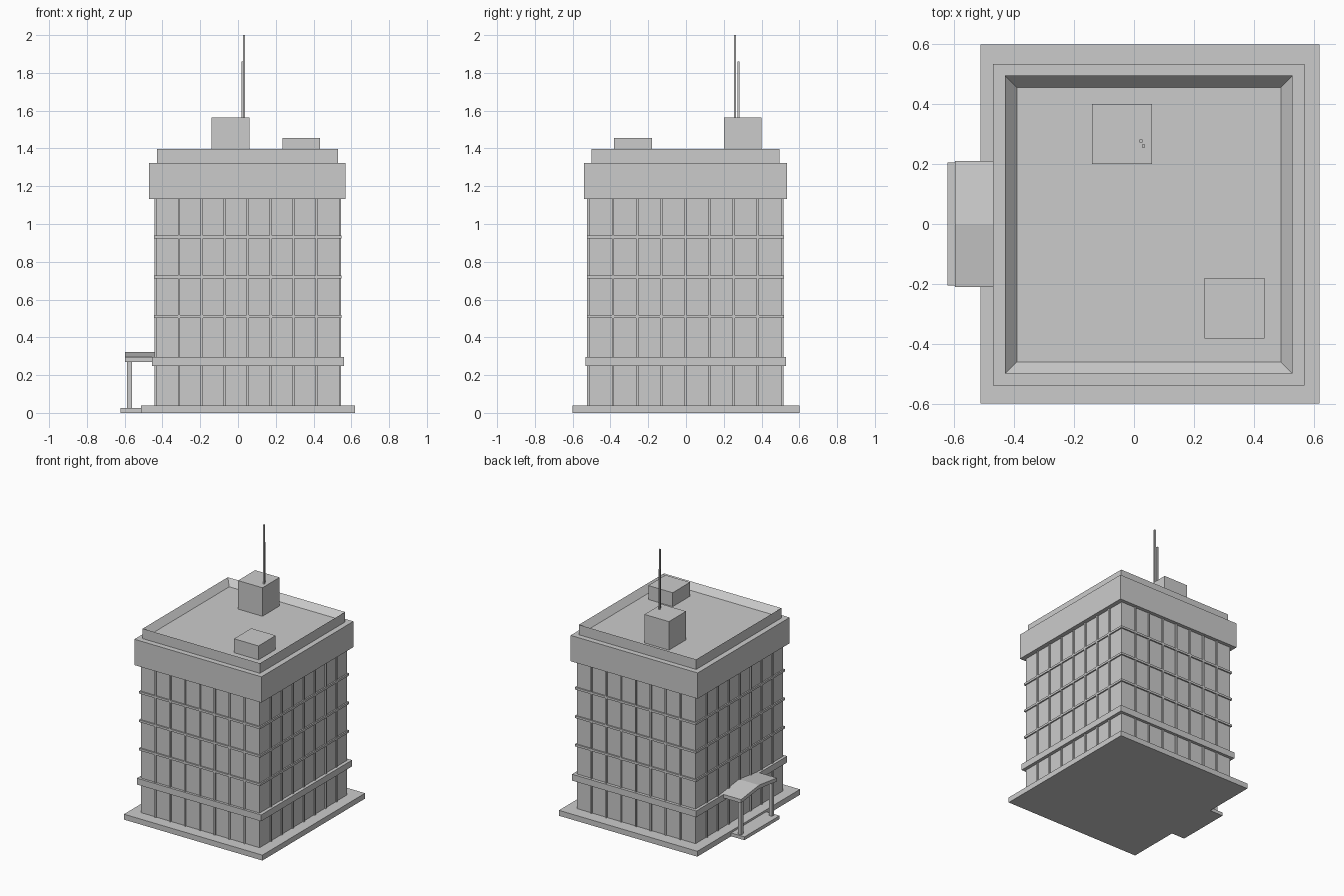
import bpy, bmesh

if "Cube" in bpy.data.objects:
    bpy.data.objects.remove(bpy.data.objects["Cube"])


def mesh_object(name, bm):
    bmesh.ops.recalc_face_normals(bm, faces=bm.faces)
    me = bpy.data.meshes.new(name)
    bm.to_mesh(me)
    bm.free()
    ob = bpy.data.objects.new(name, me)
    bpy.context.collection.objects.link(ob)
    return ob


def add_box(bm, x0, x1, y0, y1, z0, z1):
    vs = bmesh.ops.create_cube(bm, size=1)['verts']
    for v in vs:
        v.co = ((x0 + x1) / 2 + v.co.x * (x1 - x0),
                (y0 + y1) / 2 + v.co.y * (y1 - y0),
                (z0 + z1) / 2 + v.co.z * (z1 - z0))


def box(name, *dims):
    bm = bmesh.new()
    add_box(bm, *dims)
    return mesh_object(name, bm)


# Body extents
X0, X1, Y0, Y1 = -0.434, 0.537, -0.514, 0.508

# Stacked masses
box("base_slab", -0.513, 0.62, -0.6, 0.6, 0, 0.04)
box("tower_body", X0, X1, Y0, Y1, 0.04, 1.132)
box("lower_band", -0.455, 0.562, -0.532, 0.53, 0.249, 0.296)
box("cornice", -0.47, 0.57, -0.54, 0.535, 1.132, 1.323)

# Parapet with recessed roof
bm = bmesh.new()
add_box(bm, -0.43, 0.53, -0.5, 0.495, 1.323, 1.397)
top = max(bm.faces, key=lambda f: f.calc_center_median().z)
bmesh.ops.inset_region(bm, faces=[top], thickness=0.056)
bmesh.ops.translate(bm, verts=top.verts, vec=(0, 0, -0.045))
mesh_object("roof_parapet", bm)

# Floor strips
bm = bmesh.new()
for z in (0.51, 0.72, 0.931):
    add_box(bm, X0 - 0.01, X1 + 0.01, Y0 - 0.01, Y1 + 0.01, z - 0.008, z + 0.008)
mesh_object("floor_strips", bm)

# Vertical mullions, eight bays per side
bm = bmesh.new()
w, d = 0.006, 0.009
for z0, z1 in ((0.04, 0.249), (0.296, 1.132)):
    for i in range(1, 8):
        x = X0 + (X1 - X0) * i / 8
        y = Y0 + (Y1 - Y0) * i / 8
        add_box(bm, x - w, x + w, Y0 - d, Y0, z0, z1)
        add_box(bm, x - w, x + w, Y1, Y1 + d, z0, z1)
        add_box(bm, X0 - d, X0, y - w, y + w, z0, z1)
        add_box(bm, X1, X1 + d, y - w, y + w, z0, z1)
mesh_object("window_mullions", bm)

# Rooftop boxes and antennas
box("roof_stair_house", -0.14, 0.06, 0.2, 0.4, 1.35, 1.563)
box("roof_vent_unit", 0.235, 0.435, -0.382, -0.18, 1.35, 1.455)
for name, x, y, z in (("tall_antenna", 0.032, 0.26, 2.0), ("short_antenna", 0.024, 0.277, 1.86)):
    box(name, x - 0.005, x + 0.005, y - 0.005, y + 0.005, 1.56, z)

# Entrance step, posts and pitched canopy
box("entrance_step", -0.622, -0.5, -0.205, 0.205, 0, 0.025)
for side, y in (("left", 0.18), ("right", -0.18)):
    box(side + "_canopy_post", -0.587, -0.561, y - 0.013, y + 0.013, 0.025, 0.278)
bm = bmesh.new()
profile = [(-0.21, 0.27), (0, 0.296), (0.21, 0.27), (0.21, 0.296), (0, 0.323), (-0.21, 0.296)]
face = bm.faces.new([bm.verts.new((-0.598, y, z)) for y, z in profile])
ext = bmesh.ops.extrude_face_region(bm, geom=[face])
moved = [g for g in ext['geom'] if isinstance(g, bmesh.types.BMVert)]
bmesh.ops.translate(bm, verts=moved, vec=(0.164, 0, 0))
mesh_object("entrance_canopy", bm)
